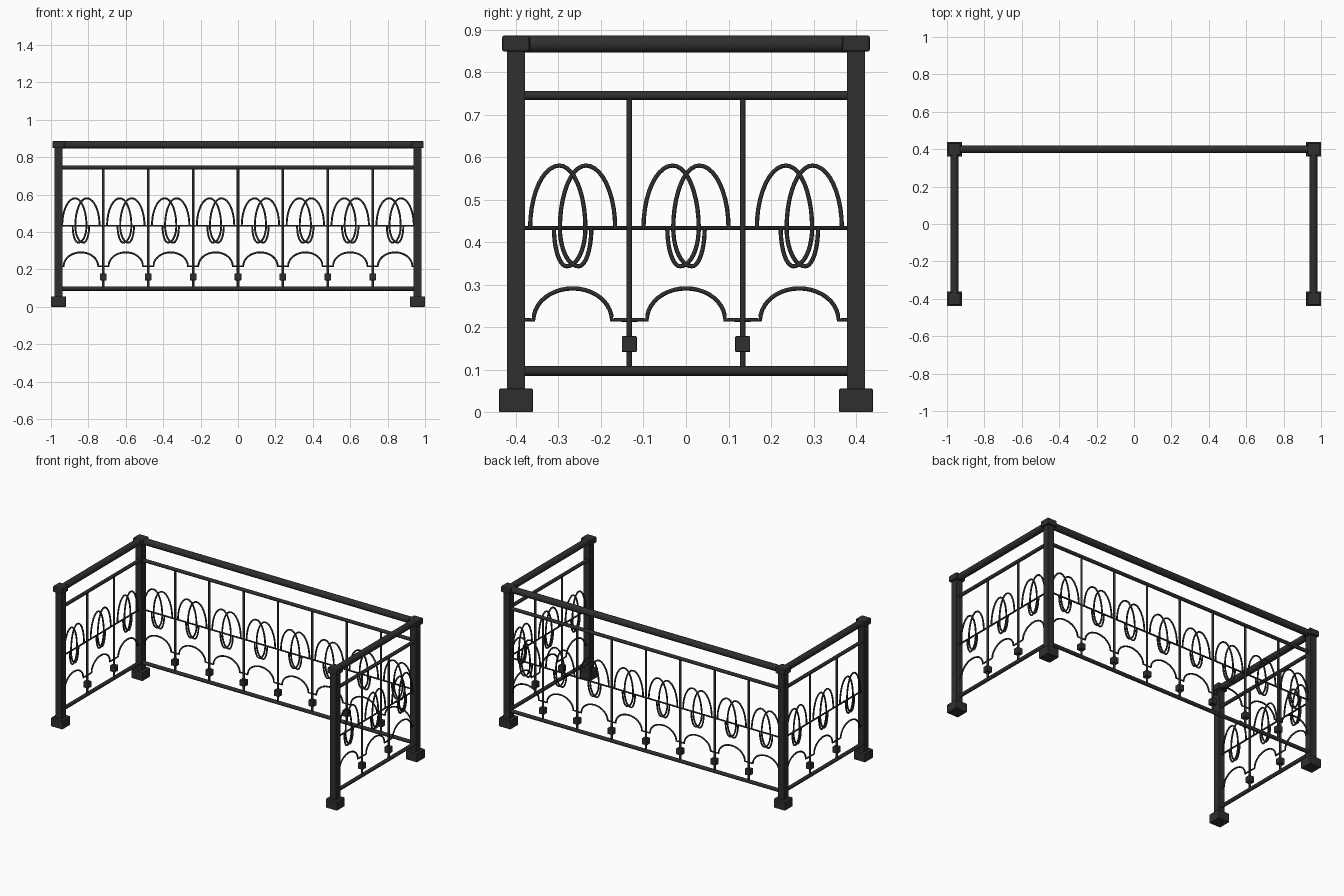
import bpy, math
from mathutils import Vector

if "Cube" in bpy.data.objects:
    bpy.data.objects.remove(bpy.data.objects["Cube"])

iron = bpy.data.materials.new("black_iron")
iron.diffuse_color = (0.028, 0.028, 0.028, 1)
iron.use_nodes = True
iron.node_tree.nodes["Principled BSDF"].inputs["Base Color"].default_value = iron.diffuse_color

PX, PY = 0.96, 0.40          # post centres


def finish(o, name):
    o.name = name
    o.data.materials.append(iron)
    return o


def box(name, loc, size, bevel=0.0):
    bpy.ops.mesh.primitive_cube_add(size=1, location=loc)
    o = finish(bpy.context.object, name)
    o.scale = size
    bpy.ops.object.transform_apply(location=False, rotation=False, scale=True)
    if bevel:
        m = o.modifiers.new("bevel", 'BEVEL')
        m.width = bevel
        m.segments = 2
    return o


def rod(name, a, b, r, sides=16):
    a, b = Vector(a), Vector(b)
    d = b - a
    bpy.ops.mesh.primitive_cylinder_add(vertices=sides, radius=r, depth=d.length,
                                        location=(a + b) / 2)
    o = finish(bpy.context.object, name)
    o.rotation_euler = d.to_track_quat('Z', 'Y').to_euler()
    bpy.ops.object.shade_smooth_by_angle(angle=math.radians(40))
    return o


def tubes(name, paths, r):
    c = bpy.data.curves.new(name, 'CURVE')
    c.dimensions = '3D'
    c.bevel_depth = r
    c.bevel_resolution = 2
    c.use_fill_caps = True
    for pts in paths:
        s = c.splines.new('POLY')
        s.points.add(len(pts) - 1)
        for p, co in zip(s.points, pts):
            p.co = (*co, 1)
    o = bpy.data.objects.new(name, c)
    bpy.context.collection.objects.link(o)
    return finish(o, name)


def quarter(cx, cz, rx, rz, a0, a1, n=10):
    # part of an ellipse between two angles in degrees
    out = []
    for i in range(n + 1):
        t = math.radians(a0 + (a1 - a0) * i / n)
        out.append((cx + rx * math.cos(t), cz + rz * math.sin(t)))
    return out


# scroll: wide upper arch that curls under into a smaller hook
BAR = 0.433
scroll = (quarter(-0.031, BAR, 0.069, 0.147, 180, 90)
          + quarter(-0.031, BAR, 0.061, 0.147, 90, 0)[1:]
          + quarter(-0.014, BAR, 0.044, 0.090, 0, -90)[1:]
          + quarter(-0.014, BAR, 0.030, 0.090, -90, -180)[1:])


def panel_run(name, at, half, count):
    """Railing between two posts; at(u, z) maps panel coordinates to space."""
    edge = half - 0.015
    rod(name + "_top_rail", at(-half, 0.866), at(half, 0.866), 0.0205, 20)
    rod(name + "_mid_rail", at(-edge, 0.745), at(edge, 0.745), 0.0108)
    rod(name + "_bottom_rail", at(-edge, 0.097), at(edge, 0.097), 0.0115)
    rod(name + "_thin_bar", at(-edge, BAR), at(edge, BAR), 0.005, 8)
    step = 2 * half / count
    scrolls, arches = [], []
    for i in range(count):
        c = -half + step * (i + 0.5)
        for s in (1, -1):
            scrolls.append([at(c + s * u, z) for u, z in scroll])
        # low arch with flat feet reaching the neighbouring bars
        arch = ([(-step / 2, 0.217)] + quarter(0, 0.217, 0.092, 0.074, 180, 0, 20)
                + [(step / 2, 0.217)])
        arches.append([at(c + u, z) for u, z in arch])
        if i:
            u = -half + step * i
            rod(name + "_baluster", at(u, 0.097), at(u, 0.745), 0.0067, 12)
            box(name + "_baluster_collar", at(u, 0.160), (0.035, 0.035, 0.037), 0.002)
    tubes(name + "_scrolls", scrolls, 0.005)
    tubes(name + "_arches", arches, 0.005)


# posts with feet and caps
for x in (-PX, PX):
    for y in (-PY, PY):
        box("post", (x, y, 0.445), (0.042, 0.042, 0.83))
        box("post_foot", (x, y, 0.0275), (0.079, 0.079, 0.055), 0.002)
        box("post_cap", (x, y, 0.867), (0.065, 0.065, 0.038), 0.005)

# back and two side runs, the front is open
panel_run("back", lambda u, z: (u, PY, z), PX, 8)
panel_run("left", lambda u, z: (-PX, u, z), PY, 3)
panel_run("right", lambda u, z: (PX, u, z), PY, 3)
